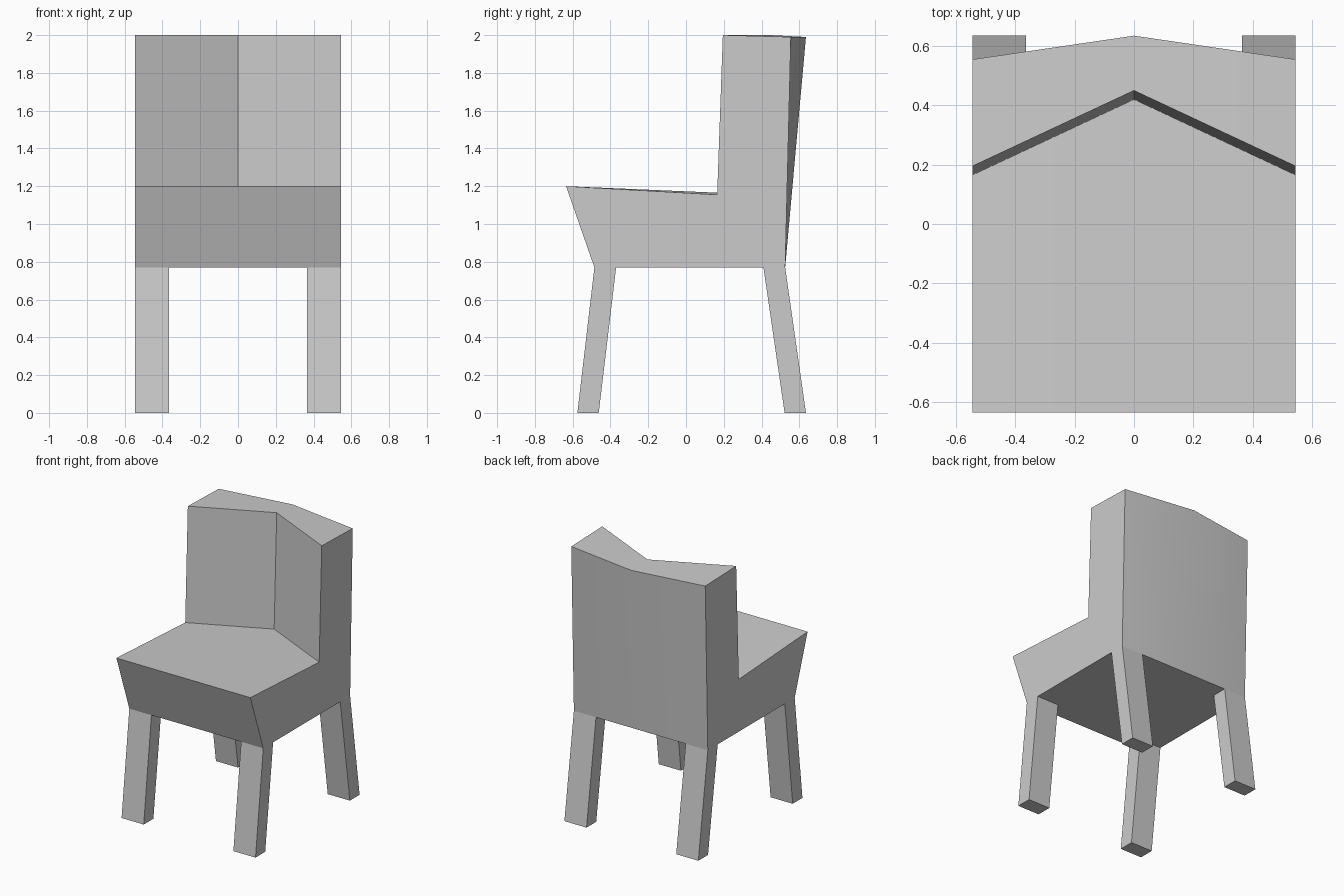
import bpy
import bmesh

cube = bpy.data.objects.get("Cube")
if cube:
    bpy.data.objects.remove(cube, do_unlink=True)

grey = bpy.data.materials.new("plain_grey")
grey.use_nodes = True
colour = (0.6, 0.6, 0.6, 1)
grey.diffuse_color = colour
grey.node_tree.nodes["Principled BSDF"].inputs["Base Color"].default_value = colour

HALF = 0.545  # half the chair's width
SEAT = 0.77   # underside of the seat


def loft(name, sections):
    """Skin a row of (x, [(y, z), ...]) sections and cap both ends."""
    bm = bmesh.new()
    rings = [[bm.verts.new((x, y, z)) for y, z in pts] for x, pts in sections]
    for a, b in zip(rings, rings[1:]):
        for i in range(len(a)):
            j = (i + 1) % len(a)
            bm.faces.new((a[i], a[j], b[j], b[i]))
    bm.faces.new(rings[0])
    bm.faces.new(rings[-1])
    bmesh.ops.recalc_face_normals(bm, faces=bm.faces)
    mesh = bpy.data.meshes.new(name)
    bm.to_mesh(mesh)
    bm.free()
    mesh.materials.append(grey)
    obj = bpy.data.objects.new(name, mesh)
    bpy.context.collection.objects.link(obj)
    return obj


# Seat and backrest in one body, folded backwards along the middle
def profile(back, front):
    return [(-0.635, 1.2), (-0.485, SEAT), (0.525, SEAT),
            (back, 1.99), (front, 2), (front - 0.03, 1.155)]


side, middle = profile(0.555, 0.195), profile(0.635, 0.45)
body = loft("seat_and_backrest", [(-HALF, side), (0, middle), (HALF, side)])
bpy.context.view_layer.objects.active = body
body.select_set(True)
bpy.ops.object.shade_smooth_by_angle()
body.select_set(False)

# Splayed legs, flush with the sides
for end, top, foot in (("front", -0.485, -0.575), ("back", 0.41, 0.522)):
    outline = [(foot, 0), (foot + 0.113, 0), (top + 0.115, SEAT), (top, SEAT)]
    for hand, s in (("left", 1), ("right", -1)):
        loft(f"{end}_{hand}_leg", [(s * 0.365, outline), (s * HALF, outline)])
